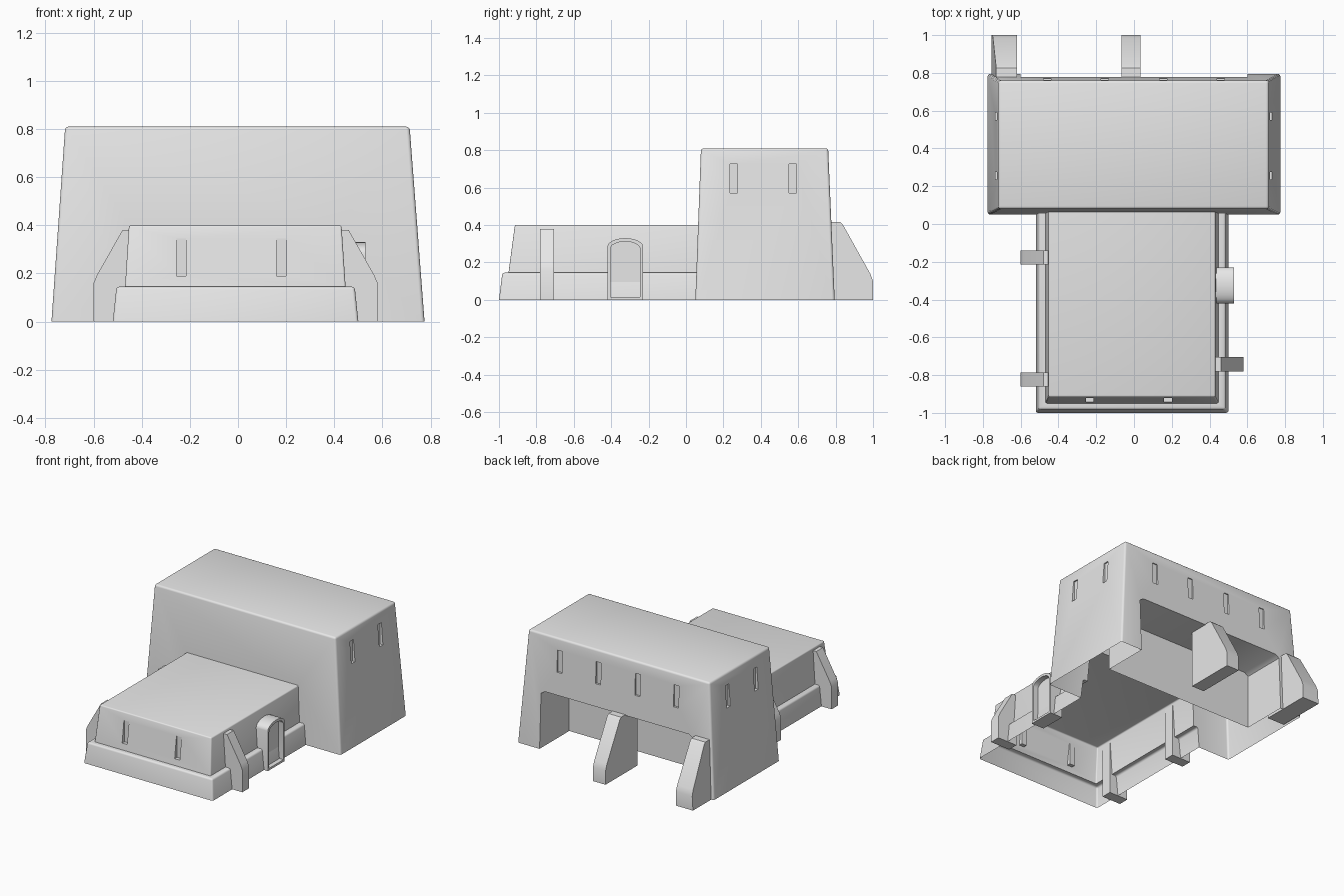
import bpy
import bmesh
import math

cube = bpy.data.objects.get("Cube")
if cube:
    bpy.data.objects.remove(cube, do_unlink=True)

plaster = bpy.data.materials.new("grey plaster")
plaster.use_nodes = True
GREY = (0.8, 0.8, 0.8, 1)
plaster.diffuse_color = GREY
plaster.node_tree.nodes["Principled BSDF"].inputs["Base Color"].default_value = GREY


def make_object(name, bm):
    bmesh.ops.recalc_face_normals(bm, faces=bm.faces)
    mesh = bpy.data.meshes.new(name)
    bm.to_mesh(mesh)
    bm.free()
    mesh.materials.append(plaster)
    obj = bpy.data.objects.new(name, mesh)
    bpy.context.collection.objects.link(obj)
    return obj


def frustum(name, low, high, z0, z1, bevel=0.0):
    """Tapered block; low and high are (x0, x1, y0, y1)."""
    bm = bmesh.new()
    rings = []
    for (x0, x1, y0, y1), z in ((low, z0), (high, z1)):
        rings.append([bm.verts.new((x, y, z)) for x, y in
                      ((x0, y0), (x1, y0), (x1, y1), (x0, y1))])
    bm.faces.new(rings[0][::-1])
    bm.faces.new(rings[1])
    for i in range(4):
        j = (i + 1) % 4
        bm.faces.new((rings[0][i], rings[0][j], rings[1][j], rings[1][i]))
    if bevel:
        edges = [e for e in bm.edges if max(v.co.z for v in e.verts) > z0 + 0.001]
        bmesh.ops.bevel(bm, geom=edges, offset=bevel, segments=3, profile=0.5,
                        affect='EDGES')
    return make_object(name, bm)


def box(name, x0, x1, y0, y1, z0, z1):
    return frustum(name, (x0, x1, y0, y1), (x0, x1, y0, y1), z0, z1)


def prism(name, profile, start, end, axis):
    """Extrude a (u, z) profile along x or y."""
    bm = bmesh.new()
    point = (lambda u, z, t: (t, u, z)) if axis == 'X' else (lambda u, z, t: (u, t, z))
    a = [bm.verts.new(point(u, z, start)) for u, z in profile]
    b = [bm.verts.new(point(u, z, end)) for u, z in profile]
    bm.faces.new(a)
    bm.faces.new(b[::-1])
    for i in range(len(a)):
        j = (i + 1) % len(a)
        bm.faces.new((a[i], b[i], b[j], a[j]))
    return make_object(name, bm)


def combine(target, other, operation):
    mod = target.modifiers.new("combine", 'BOOLEAN')
    mod.operation = operation
    mod.solver = 'EXACT'
    mod.object = other
    bpy.context.view_layer.objects.active = target
    bpy.ops.object.modifier_apply(modifier=mod.name)
    bpy.data.objects.remove(other, do_unlink=True)


def open_bottom(obj):
    bm = bmesh.new()
    bm.from_mesh(obj.data)
    floor = [f for f in bm.faces if all(abs(v.co.z) < 0.001 for v in f.verts)]
    bmesh.ops.delete(bm, geom=floor, context='FACES')
    bm.to_mesh(obj.data)
    bm.free()


def smooth(obj):
    bpy.ops.object.select_all(action='DESELECT')
    obj.select_set(True)
    bpy.context.view_layer.objects.active = obj
    bpy.ops.object.shade_smooth_by_angle(angle=math.radians(35))


# Main hall with the low two-tier wing in front
shell = frustum("building_shell", (-0.775, 0.775, 0.05, 0.795),
                (-0.718, 0.713, 0.08, 0.76), 0, 0.81, 0.014)
base = frustum("wing_base", (-0.52, 0.50, -1.0, 0.2),
               (-0.505, 0.485, -0.982, 0.2), 0, 0.145, 0.012)
upper = frustum("wing_upper", (-0.472, 0.45, -0.955, 0.2),
                (-0.453, 0.43, -0.915, 0.2), 0.1, 0.4, 0.008)
combine(base, upper, 'UNION')
combine(shell, base, 'UNION')

# Wide recess at the back, with chamfered upper corners
recess = prism("recess", [(-0.6, -0.1), (0.6, -0.1), (0.6, 0.39), (0.57, 0.41),
                          (-0.57, 0.41), (-0.6, 0.39)], 0.46, 0.9, 'Y')
combine(shell, recess, 'DIFFERENCE')

# Narrow window slits with upright backs
W = 0.02
slits = []
for x in (-0.46, -0.155, 0.155, 0.46):
    slits.append((x - W, x + W, 0.756, 0.85, 0.57, 0.725))
for y in (0.255, 0.57):
    slits.append((0.71, 0.85, y - W, y + W, 0.57, 0.725))
    slits.append((-0.85, -0.715, y - W, y + W, 0.57, 0.725))
for x in (-0.235, 0.18):
    slits.append((x - W, x + W, -0.99, -0.917, 0.19, 0.345))
for s in slits:
    combine(shell, box("slit", *s), 'DIFFERENCE')
open_bottom(shell)
smooth(shell)

# Sloped buttresses along the wing
for name, side, outer, inner, y0, y1 in (
        ("right_rear_buttress", -1, 0.6, 0.45, -0.215, -0.14),
        ("right_front_buttress", -1, 0.6, 0.45, -0.86, -0.785),
        ("left_front_buttress", 1, 0.58, 0.425, -0.78, -0.705)):
    outline = [(inner, 0), (outer, 0), (outer, 0.16), (outer - 0.015, 0.195),
               (outer - 0.12, 0.38), (inner, 0.38)]
    smooth(prism(name, [(side * u, z) for u, z in outline], y0, y1, 'Y'))

# Buttresses at the back: a fin in the recess and one at the corner
fin = [(0.64, 0), (1.0, 0), (1.0, 0.1), (0.985, 0.14), (0.84, 0.4),
       (0.825, 0.415), (0.64, 0.415)]
smooth(prism("back_middle_buttress", fin, -0.065, 0.035, 'X'))
corner = prism("back_corner_buttress", fin, -0.755, -0.62, 'X')
for v in corner.data.vertices:
    if v.co.x < -0.7:
        v.co.x += 0.06 * v.co.z
smooth(corner)


# Arched doorway on the left side of the wing
def arch(y0, y1, z0, z1, rise):
    mid, half = (y0 + y1) / 2, (y1 - y0) / 2
    pts = [(y0, z0), (y1, z0)]
    for i in range(13):
        a = math.pi * i / 12
        pts.append((mid + half * math.cos(a), z1 - rise + rise * math.sin(a)))
    return pts


door = prism("arched_doorway", arch(-0.42, -0.23, 0, 0.33, 0.045), 0.43, 0.53, 'X')
opening = prism("door_opening", arch(-0.405, -0.245, 0.015, 0.312, 0.04), 0.49, 0.6, 'X')
combine(door, opening, 'DIFFERENCE')
smooth(door)
